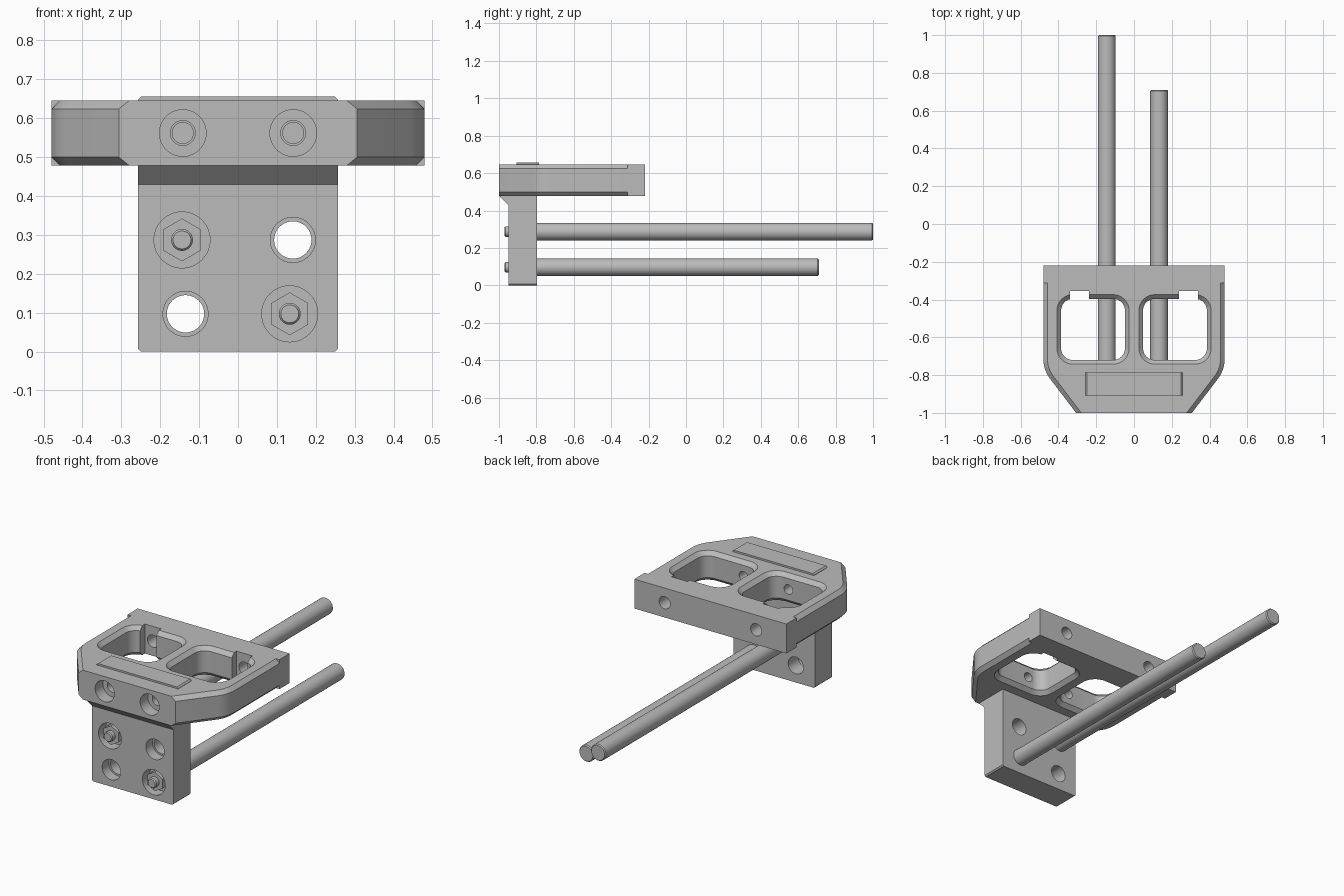
import bpy, bmesh, math

if "Cube" in bpy.data.objects:
    bpy.data.objects.remove(bpy.data.objects["Cube"])

GREY = bpy.data.materials.new("plain grey")
GREY.use_nodes = True
colour = (0.5, 0.5, 0.5, 1)
GREY.diffuse_color = colour
GREY.node_tree.nodes["Principled BSDF"].inputs["Base Color"].default_value = colour

BOTTOM, TOP = 0.478, 0.646      # head underside and top
LIP = 0.022                     # chamfer size
PLATE_W = 0.257                 # half width of the mounting plate
PLATE_F, PLATE_B = -0.95, -0.797


def loft(name, rings):
    """Solid skinned through a stack of matching rings, capped at both ends."""
    bm = bmesh.new()
    rows = [[bm.verts.new(p) for p in ring] for ring in rings]
    n = len(rows[0])
    for a, b in zip(rows, rows[1:]):
        for i in range(n):
            j = (i + 1) % n
            bm.faces.new((a[i], a[j], b[j], b[i]))
    bm.faces.new(rows[0])
    bm.faces.new(rows[-1])
    bmesh.ops.recalc_face_normals(bm, faces=bm.faces)
    mesh = bpy.data.meshes.new(name)
    bm.to_mesh(mesh)
    bm.free()
    mesh.materials.append(GREY)
    ob = bpy.data.objects.new(name, mesh)
    bpy.context.collection.objects.link(ob)
    return ob


def box(name, x, y, z):
    return loft(name, [[(x[0], y[0], h), (x[1], y[0], h), (x[1], y[1], h), (x[0], y[1], h)]
                       for h in z])


def turned(name, x, z, steps, sides=48):
    """Round (or hexagonal) bar along y, through (y, radius) steps."""
    turn = 2 * math.pi / sides
    return loft(name, [[(x + r * math.sin(i * turn), y, z + r * math.cos(i * turn))
                        for i in range(sides)] for y, r in steps])


def boolean(target, tool, operation="DIFFERENCE"):
    mod = target.modifiers.new("boolean", "BOOLEAN")
    mod.operation, mod.solver, mod.object = operation, "EXACT", tool
    bpy.context.view_layer.objects.active = target
    bpy.ops.object.modifier_apply(modifier=mod.name)
    bpy.data.objects.remove(tool)


def drill(target, x, z, steps):
    boolean(target, turned("cutter", x, z, steps))


def bevel_ends(ob, height, width):
    """Chamfer the front-to-back edges at one height."""
    bm = bmesh.new()
    bm.from_mesh(ob.data)
    edges = [e for e in bm.edges
             if all(abs(v.co.z - height) < 0.001 for v in e.verts)
             and abs(e.verts[0].co.x - e.verts[1].co.x) < 0.001]
    bmesh.ops.bevel(bm, geom=edges, offset=width, segments=1, affect="EDGES")
    bm.to_mesh(ob.data)
    bm.free()


def head_ring(inset, z):
    """Head outline: slanted front corners blending into straight sides."""
    cx, cy, r, slant = 0.31, -0.715, 0.17 - inset, math.radians(37.3)
    half = [(cx + r, -0.31)]
    half += [(cx + r * math.cos(slant * i / 6), cy - r * math.sin(slant * i / 6))
             for i in range(7)]
    px, py = half[-1]
    half.append((px - (py + 1) * math.tan(slant), -1))
    return [(x, y, z) for x, y in half] + [(-x, y, z) for x, y in reversed(half)]


def window_ring(cx, grow, z):
    """Rounded rectangle of a head window."""
    r, cy, hx, hy = 0.062, -0.558, 0.169, 0.162
    pts = []
    for q, (sx, sy) in enumerate(((1, 1), (-1, 1), (-1, -1), (1, -1))):
        for i in range(9):
            a = math.pi / 2 * (q + i / 8)
            pts.append((cx + sx * (hx - r) + (r + grow) * math.cos(a),
                        cy + sy * (hy - r) + (r + grow) * math.sin(a), z))
    return pts


# Head: chamfered front body joined to a full-section rear rail
head = loft("head_block", [head_ring(LIP, BOTTOM), head_ring(0, BOTTOM + LIP),
                           head_ring(0, TOP - LIP), head_ring(LIP, TOP)])
boolean(head, box("rear_rail", (-0.48, 0.48), (-0.312, -0.22), (BOTTOM, TOP)), "UNION")

for side in (-1, 1):
    # Window with chamfered rims, and a nut slot in its rear wall
    cx, over = side * 0.217, LIP + 0.01
    boolean(head, loft("cutter", [window_ring(cx, over, BOTTOM - 0.01),
                                  window_ring(cx, 0, BOTTOM + LIP),
                                  window_ring(cx, 0, TOP - LIP),
                                  window_ring(cx, over, TOP + 0.01)]))
    nx = side * 0.289
    boolean(head, box("cutter", (nx - 0.051, nx + 0.051), (-0.45, -0.354), (0.4, 0.7)))
    # Rear bolt hole and counterbored front bolt hole
    drill(head, nx, 0.562, [(-0.4, 0.035), (-0.2, 0.035)])
    drill(head, side * 0.142, 0.562, [(-1.05, 0.06), (-0.93, 0.06), (-0.93, 0.032),
                                      (-0.85, 0.032), (-0.85, 0.027), (-0.65, 0.027)])

# Mounting plate with a flared top edge
profile = [(PLATE_F, 0), (PLATE_F, 0.43), (-0.999, BOTTOM), (PLATE_B, BOTTOM), (PLATE_B, 0)]
plate = loft("mounting_plate", [[(x, y, z) for y, z in profile] for x in (-PLATE_W, PLATE_W)])
bevel_ends(plate, 0, 0.007)

# Tongue showing just above the head
tongue = box("plate_tongue", (-PLATE_W, PLATE_W), (-0.907, -0.787), (TOP - 0.03, 0.656))
bevel_ends(tongue, 0.656, 0.008)

# Open holes in the plate
for x, z in ((0.141, 0.287), (-0.135, 0.097)):
    drill(plate, x, z, [(-1.05, 0.058), (-0.89, 0.058), (-0.89, 0.048), (-0.7, 0.048)])

# Rods, each held by a recessed hexagon nut on a threaded stub
parts = [head, plate, tongue]
for name, x, z, end in (("upper", -0.144, 0.287, 1.0), ("lower", 0.133, 0.097, 0.71)):
    drill(plate, x, z, [(-1.05, 0.072), (-0.885, 0.072)])
    parts.append(turned(name + "_rod", x, z, [(-0.83, 0.047), (end - 0.006, 0.047),
                                              (end, 0.042)]))
    parts.append(turned(name + "_stud", x, z, [(-0.97, 0.023), (-0.964, 0.028),
                                               (-0.82, 0.028)]))
    parts.append(turned(name + "_nut", x, z, [(-0.94, 0.055), (-0.88, 0.055)], 6))

# Smooth round walls, keep hard edges crisp
bpy.ops.object.select_all(action="DESELECT")
for ob in parts:
    ob.select_set(True)
bpy.context.view_layer.objects.active = head
bpy.ops.object.shade_smooth_by_angle(angle=math.radians(25))
